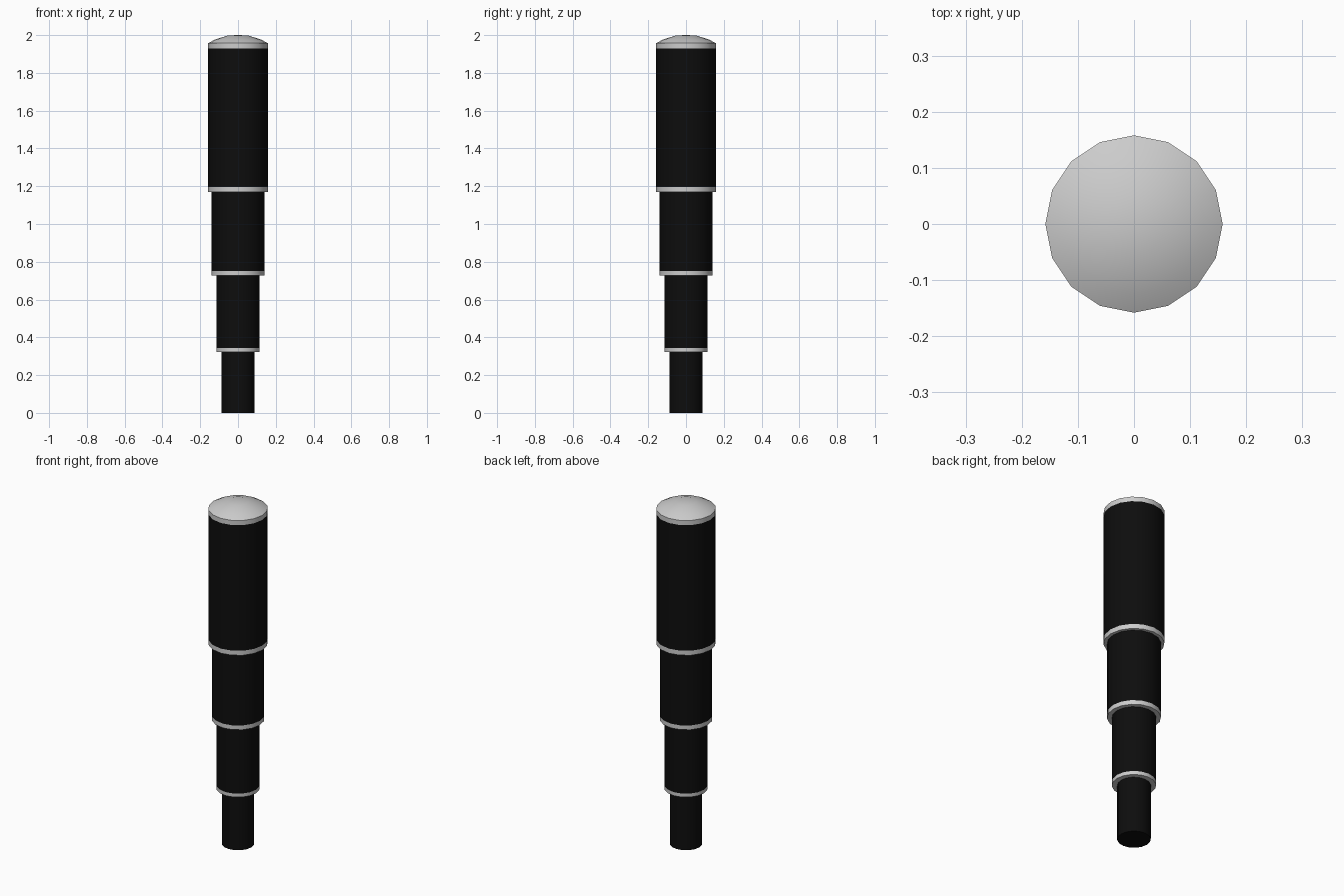
import bpy, bmesh, math

if "Cube" in bpy.data.objects:
    bpy.data.objects.remove(bpy.data.objects["Cube"])

SIDES = 16

black = bpy.data.materials.new("black_grip")
black.diffuse_color = (0.004, 0.004, 0.004, 1)
black.use_nodes = True
black.node_tree.nodes["Principled BSDF"].inputs["Base Color"].default_value = black.diffuse_color


def lathe(name, profile, mat=None):
    """Spin (radius, z) points around z; radius 0 becomes a pole."""
    bm = bmesh.new()
    rings = []
    for r, z in profile:
        if r == 0:
            rings.append([bm.verts.new((0, 0, z))] * SIDES)
        else:
            rings.append([bm.verts.new((r * math.cos(2 * math.pi * i / SIDES),
                                        r * math.sin(2 * math.pi * i / SIDES), z))
                          for i in range(SIDES)])
    for a, b in zip(rings, rings[1:]):
        for i in range(SIDES):
            j = (i + 1) % SIDES
            bm.faces.new(list(dict.fromkeys((a[i], a[j], b[j], b[i]))))
    bmesh.ops.recalc_face_normals(bm, faces=bm.faces)
    me = bpy.data.meshes.new(name)
    bm.to_mesh(me)
    bm.free()
    ob = bpy.data.objects.new(name, me)
    bpy.context.collection.objects.link(ob)
    if mat:
        me.materials.append(mat)
    bpy.ops.object.select_all(action='DESELECT')
    ob.select_set(True)
    bpy.context.view_layer.objects.active = ob
    bpy.ops.object.shade_smooth_by_angle(angle=math.radians(40))
    return ob


# Telescoping tubes: radius, rim bottom, tube bottom, tube top
sections = [(0.14, 0.727, 0.752, 1.17),
            (0.115, 0.322, 0.343, 0.727),
            (0.158, 1.17, 1.197, 1.93)]
inner = {0.158: 0.14, 0.14: 0.115, 0.115: 0.087}
for r, rim, low, high in sorted(sections, key=lambda s: s[1]):
    n = {0.115: "lower", 0.14: "middle", 0.158: "upper"}[r]
    lathe(n + "_tube", [(r, low), (r, high)], black)
    # Grey rim closing the step down to the next tube
    lathe(n + "_rim", [(inner[r], rim), (r, rim), (r, low)])

# Thin end tube with closed bottom
lathe("end_tube", [(0, 0), (0.087, 0), (0.087, 0.322)], black)

# Rounded grey cap
lathe("top_cap", [(0.158, 1.93), (0.158, 1.957), (0.125, 1.975),
                  (0.055, 1.998), (0, 2.0)])
